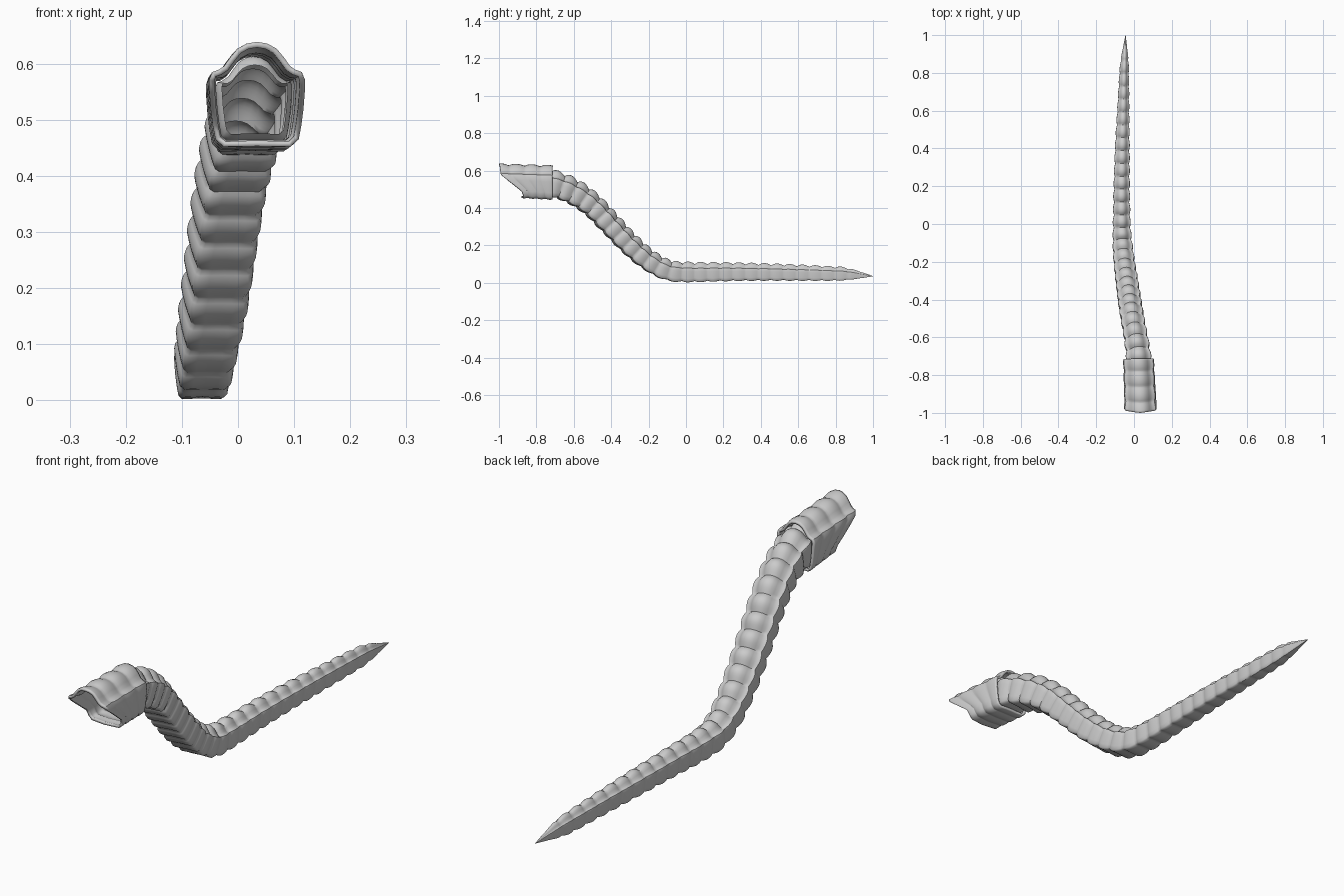
import bpy, math
from mathutils import Vector

if "Cube" in bpy.data.objects:
    bpy.data.objects.remove(bpy.data.objects["Cube"])

# Half cross-section: domed back, concave shoulder flange, flat belly
HALF = [(0, 1), (.2, .97), (.38, .88), (.54, .7), (.68, .52), (.84, .42), (.97, .38), (1, .28),
        (.99, .05), (.96, -.3), (.91, -.65), (.86, -.9), (.74, -1), (.4, -.99), (0, -.98)]
SECTION = HALF + [(-x, z) for x, z in HALF[-2:0:-1]]

# Spine keys: y, centre z, centre x, half width, half height
SPINE = [(-.80, .540, .030, .068, .076), (-.7, .528, .024, .068, .074), (-.6, .488, .010, .065, .070),
         (-.5, .418, -.008, .064, .065), (-.4, .315, -.024, .063, .062), (-.3, .210, -.038, .061, .060),
         (-.2, .124, -.052, .057, .058), (-.1, .070, -.061, .053, .057), (0, .058, -.065, .048, .056),
         (.2, .059, -.065, .044, .052), (.4, .058, -.062, .040, .048), (.6, .054, -.057, .033, .044),
         (.8, .049, -.052, .026, .039), (.86, .047, -.050, .022, .034), (1, .035, -.045, .0008, .001)]


def catmull(keys, steps):
    pts = [keys[0]] + keys + [keys[-1]]
    out = []
    for i in range(1, len(pts) - 2):
        a, b, c, d = (Vector(p) for p in pts[i - 1:i + 3])
        # non-uniform tangents, since the keys are unevenly spaced
        hb = c[0] - b[0]
        m1 = (c - a) * (hb / (c[0] - a[0]))
        m2 = (d - b) * (hb / (d[0] - b[0]))
        for s in range(steps):
            t = s / steps
            out.append(b * (2*t**3 - 3*t**2 + 1) + m1 * (t**3 - 2*t*t + t)
                       + c * (3*t*t - 2*t**3) + m2 * (t**3 - t*t))
    out.append(Vector(keys[-1]))
    return out


def bulge(t):
    # rounded ring between two sharp creases
    return abs(math.sin(math.pi * (t % 1) ** .85))


def loft(name, rings, cap_end=False):
    n = len(rings[0])
    verts = [p for r in rings for p in r]
    faces = [(i*n + j, (i+1)*n + j, (i+1)*n + (j+1) % n, i*n + (j+1) % n)
             for i in range(len(rings) - 1) for j in range(n)]
    if cap_end:
        faces.append(tuple(range((len(rings) - 1) * n, len(rings) * n)))
    me = bpy.data.meshes.new(name)
    me.from_pydata(verts, [], faces)
    me.update()
    ob = bpy.data.objects.new(name, me)
    bpy.context.collection.objects.link(ob)
    bpy.context.view_layer.objects.active = ob
    ob.select_set(True)
    bpy.ops.object.shade_smooth_by_angle(angle=math.radians(50))
    ob.select_set(False)
    return ob


# Segmented body, resampled at equal arc lengths so that all rings match
dense = catmull(SPINE, 60)
pos = [Vector((p[2], p[0], p[1])) for p in dense]
arc = [0]
for a, b in zip(pos, pos[1:]):
    arc.append(arc[-1] + (b - a).length)
SEG, SUB = 29, 8
rings, k = [], 0
for i in range(SEG * SUB + 1):
    s = arc[-1] * i / (SEG * SUB)
    while k < len(arc) - 2 and arc[k + 1] < s:
        k += 1
    f = min(1, (s - arc[k]) / (arc[k + 1] - arc[k]))
    c = pos[k].lerp(pos[k + 1], f)
    key = dense[k].lerp(dense[k + 1], f)
    T = (pos[min(k + 4, len(pos) - 1)] - pos[max(k - 3, 0)]).normalized()
    S = T.cross(Vector((0, 0, 1))).normalized()
    N = S.cross(T)
    g = 1 - bulge(i / SUB)
    if key[0] > .88:
        g *= .3
    ring = []
    for x, z in SECTION:
        depth = .24 if z > .4 else .13
        ring.append(c + S * (x * key[3] * (1 - .14 * g)) + N * (z * key[4] * (1 - depth * g)))
    rings.append(ring)
loft("segmented_body", rings, cap_end=True)

# Hollow head with a slanted mouth: the upper lip overhangs the lower jaw
rings = []
HR = 30
for i in range(HR + 1):
    u = i / HR
    g = 1 - bulge(u * 3.4 + .35)
    ring = []
    for x, z in SECTION:
        slant = max(0, min(1, (.36 - z) / 1.1))
        y0 = -1 + .012 * min(1, abs(x)) + .12 * slant
        y = y0 + (-.715 - y0) * u
        cx = .034 - .010 * u
        hw = .076 - .004 * u
        d = .13 if z > .4 else .06
        zc = .545 - .009 * u
        ring.append((cx + x * hw * (1 - .06 * g), y, zc + z * .084 * (1 - d * g)))
    rings.append(ring)
head = loft("hollow_head", rings)
wall = head.modifiers.new("wall", 'SOLIDIFY')
wall.thickness = .010
wall.offset = -1
